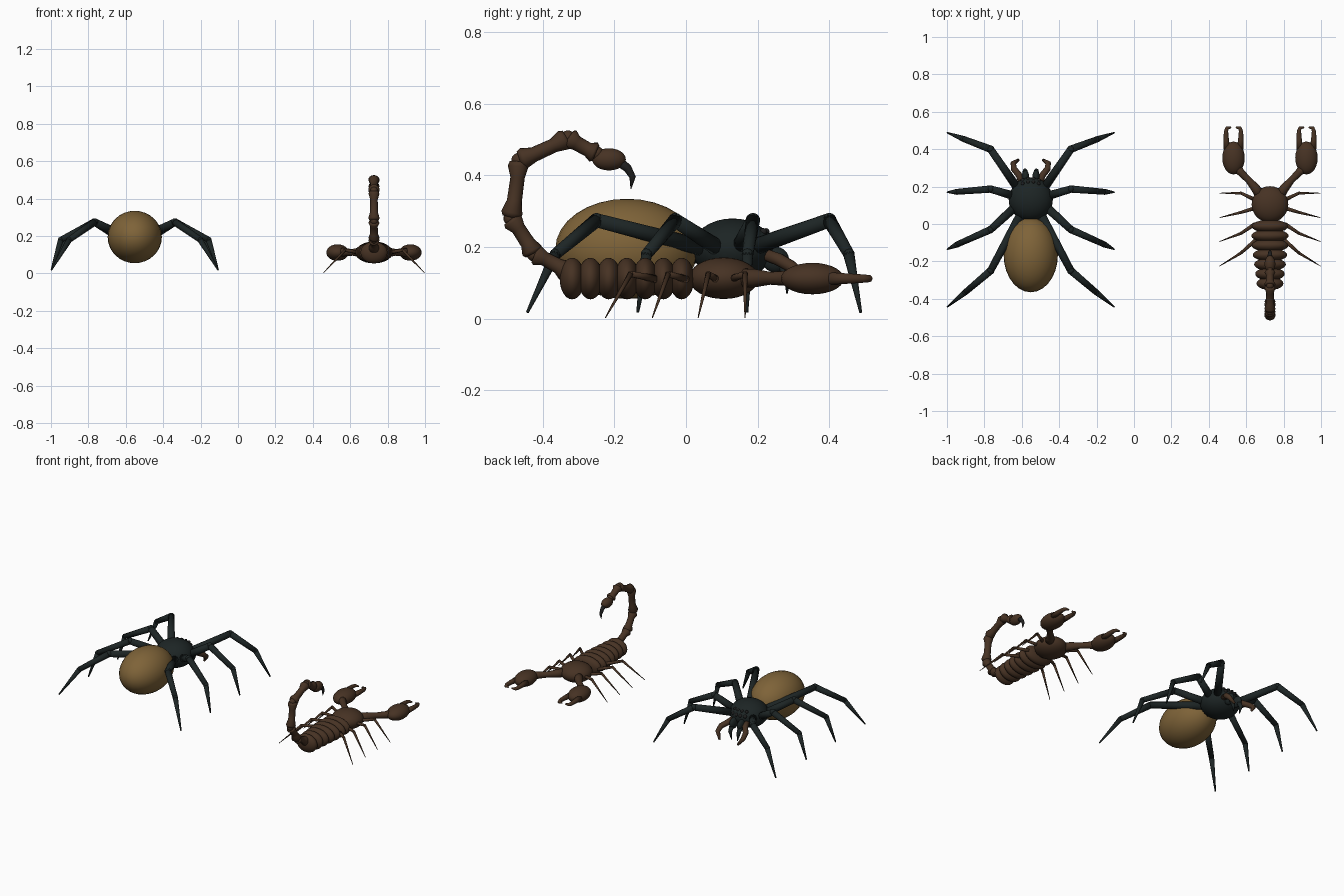
import bpy, bmesh, math
from mathutils import Vector, Matrix

if "Cube" in bpy.data.objects:
    bpy.data.objects.remove(bpy.data.objects["Cube"])


def material(name, rgb):
    m = bpy.data.materials.new(name)
    m.diffuse_color = (*rgb, 1)
    m.use_nodes = True
    m.node_tree.nodes["Principled BSDF"].inputs["Base Color"].default_value = m.diffuse_color
    return m


DARK = material("dark_shell", (0.012, 0.018, 0.018))
GOLD = material("ochre", (0.21, 0.125, 0.04))
BROWN = material("brown_shell", (0.062, 0.032, 0.017))
STING = material("sting_black", (0.014, 0.014, 0.014))


def finish(name, bm, mat):
    bmesh.ops.recalc_face_normals(bm, faces=bm.faces)
    for f in bm.faces:
        f.smooth = True
    me = bpy.data.meshes.new(name)
    bm.to_mesh(me)
    bm.free()
    me.materials.append(mat)
    ob = bpy.data.objects.new(name, me)
    bpy.context.collection.objects.link(ob)
    return ob


def ball(name, c, r, mat, seg=28):
    bm = bmesh.new()
    M = Matrix.Translation(c) @ Matrix.Diagonal((*r, 1))
    bmesh.ops.create_uvsphere(bm, u_segments=seg, v_segments=seg // 2 + 2, radius=1, matrix=M)
    return finish(name, bm, mat)


def tube(name, pts, radii, mat, sides=12):
    """Tapered round tube through points."""
    pts = [Vector(p) for p in pts]
    bm = bmesh.new()
    n = len(pts)
    rings = []
    u = last = None
    for i, p in enumerate(pts):
        a = (p - pts[i - 1]).normalized() if i else Vector()
        b = (pts[i + 1] - p).normalized() if i < n - 1 else Vector()
        t = (a + b).normalized()
        if u is None:
            u = t.orthogonal().normalized()
        else:
            u = last.rotation_difference(t) @ u
        last = t
        w = t.cross(u)
        rings.append([bm.verts.new(p + radii[i] * (u * math.cos(k * math.tau / sides)
                      + w * math.sin(k * math.tau / sides))) for k in range(sides)])
    for r0, r1 in zip(rings, rings[1:]):
        for k in range(sides):
            j = (k + 1) % sides
            bm.faces.new((r0[k], r0[j], r1[j], r1[k]))
    bm.faces.new(rings[0])
    bm.faces.new(rings[-1])
    return finish(name, bm, mat)


SIDES = ((-1, "left"), (1, "right"))

# ---------- spider ----------
SX = -0.552
ball("spider_abdomen", (SX, -0.165, 0.195), (0.145, 0.2, 0.14), GOLD)
ball("spider_thorax", (SX, 0.13, 0.195), (0.118, 0.115, 0.085), DARK)
ball("spider_head", (SX, 0.185, 0.2), (0.09, 0.064, 0.06), DARK)
tube("spider_waist", [(SX, 0.0, 0.19), (SX, 0.06, 0.19)], [0.035, 0.04], DARK)

# leg paths as offset from the centre line: hip, knee, ankle, tip
spider_legs = [
    [(0.07, 0.19, 0.2), (0.215, 0.40, 0.275), (0.36, 0.455, 0.18), (0.446, 0.488, 0.018)],
    [(0.09, 0.15, 0.2), (0.215, 0.187, 0.275), (0.395, 0.172, 0.18), (0.446, 0.17, 0.018)],
    [(0.09, 0.085, 0.2), (0.215, -0.03, 0.275), (0.395, -0.11, 0.18), (0.446, -0.135, 0.018)],
    [(0.06, 0.04, 0.2), (0.215, -0.25, 0.275), (0.35, -0.365, 0.18), (0.446, -0.443, 0.018)],
]
for s, side in SIDES:
    for i, leg in enumerate(spider_legs, 1):
        p = [(SX + s * x, y, z) for x, y, z in leg]
        for k, (part, ra, rb) in enumerate((("thigh", 0.024, 0.02), ("shin", 0.02, 0.016), ("foot", 0.016, 0.004))):
            tube(f"spider_{part}_{side}_{i}", p[k:k + 2], [ra, rb], DARK)
            if k:
                ball(f"spider_joint_{side}_{i}_{k}", p[k], (ra * 1.02,) * 3, DARK, seg=12)
    # jaws, fangs and feelers
    ball(f"spider_jaw_{side}", (SX + s * 0.028, 0.25, 0.165), (0.02, 0.038, 0.036), DARK, seg=16)
    tube(f"spider_fang_{side}", [(SX + s * 0.03, 0.265, 0.155), (SX + s * 0.03, 0.285, 0.12),
         (SX + s * 0.022, 0.282, 0.07)], [0.016, 0.012, 0.002], DARK)
    tube(f"spider_feeler_{side}", [(SX + s * x, y, z) for x, y, z in (
        (0.05, 0.22, 0.18), (0.062, 0.26, 0.165), (0.09, 0.295, 0.145), (0.093, 0.325, 0.12),
        (0.066, 0.343, 0.08))], [0.016, 0.018, 0.017, 0.015, 0.007], BROWN)
    # two rows of eyes
    for k, x in enumerate((0.014, 0.043)):
        for row, (y, z, r) in enumerate(((0.243, 0.218, 0.012), (0.227, 0.243, 0.01))):
            ball(f"spider_eye_{side}_{k}_{row}", (SX + s * x, y - 0.25 * x, z), (r,) * 3, STING, seg=10)

# ---------- scorpion ----------
CX = 0.727
ball("scorpion_carapace", (CX, 0.105, 0.113), (0.098, 0.097, 0.058), BROWN)
for i in range(7):
    w = (0.098, 0.1, 0.098, 0.092, 0.085, 0.079, 0.072)[i]
    ball(f"scorpion_plate_{i + 1}", (CX, -0.012 - 0.051 * i, 0.112), (w, 0.035, 0.058), BROWN, seg=24)

# tail: waisted segments between joints (y, z)
joints = [(-0.33, 0.13), (-0.425, 0.18), (-0.49, 0.28), (-0.468, 0.443), (-0.33, 0.506), (-0.25, 0.462)]
for i, (a, b) in enumerate(zip(joints, joints[1:]), 1):
    a, b = Vector((CX, *a)), Vector((CX, *b))
    bow = Vector((0, a.z - b.z, b.y - a.y)) * -0.03
    pts = [a.lerp(b, t) + bow * math.sin(math.pi * t) for t in (0.02, 0.1, 0.3, 0.7, 0.9, 0.98)]
    tube(f"scorpion_tail_{i}", pts, [0.024, 0.03, 0.021, 0.02, 0.029, 0.024], BROWN, 16)
    ball(f"scorpion_tail_joint_{i}", b, (0.02,) * 3, BROWN, seg=14)
ball("scorpion_venom_bulb", (CX, -0.215, 0.445), (0.029, 0.047, 0.031), BROWN, seg=20)
tube("scorpion_sting", [(CX, -0.185, 0.437), (CX, -0.163, 0.42), (CX, -0.149, 0.395), (CX, -0.154, 0.362)],
     [0.014, 0.012, 0.009, 0.001], STING)

scorpion_legs = [  # hip, knee, tip
    [(0.07, 0.125, 0.11), (0.155, 0.165, 0.125), (0.27, 0.165, 0.003)],
    [(0.08, 0.085, 0.11), (0.155, 0.062, 0.125), (0.27, 0.034, 0.003)],
    [(0.08, 0.0, 0.11), (0.155, -0.05, 0.125), (0.27, -0.094, 0.003)],
    [(0.07, -0.08, 0.11), (0.155, -0.155, 0.125), (0.27, -0.225, 0.003)],
]
for s, side in SIDES:
    for i, leg in enumerate(scorpion_legs, 1):
        p = [(CX + s * x, y, z) for x, y, z in leg]
        tube(f"scorpion_thigh_{side}_{i}", p[:2], [0.011, 0.008], BROWN, 10)
        tube(f"scorpion_shin_{side}_{i}", p[1:], [0.008, 0.0015], BROWN, 10)
        ball(f"scorpion_knee_{side}_{i}", p[1], (0.0082,) * 3, BROWN, seg=10)
    # claw arm, palm and two hooked fingers
    tube(f"scorpion_arm_{side}", [(CX + s * x, y, 0.113) for x, y in (
        (0.05, 0.15), (0.08, 0.195), (0.115, 0.235), (0.155, 0.275), (0.175, 0.30))],
        [0.028, 0.025, 0.018, 0.021, 0.026], BROWN, 14)
    hx = CX + s * 0.195
    ball(f"scorpion_claw_{side}", (hx, 0.353, 0.112), (0.06, 0.088, 0.044), BROWN, seg=24)
    for t, which in ((-1, "inner"), (1, "outer")):
        tube(f"scorpion_finger_{side}_{which}", [(hx + t * x, y, 0.112) for x, y in (
            (0.035, 0.40), (0.039, 0.45), (0.04, 0.495), (0.034, 0.513), (0.012, 0.517))],
            [0.018, 0.015, 0.012, 0.01, 0.004], BROWN)
